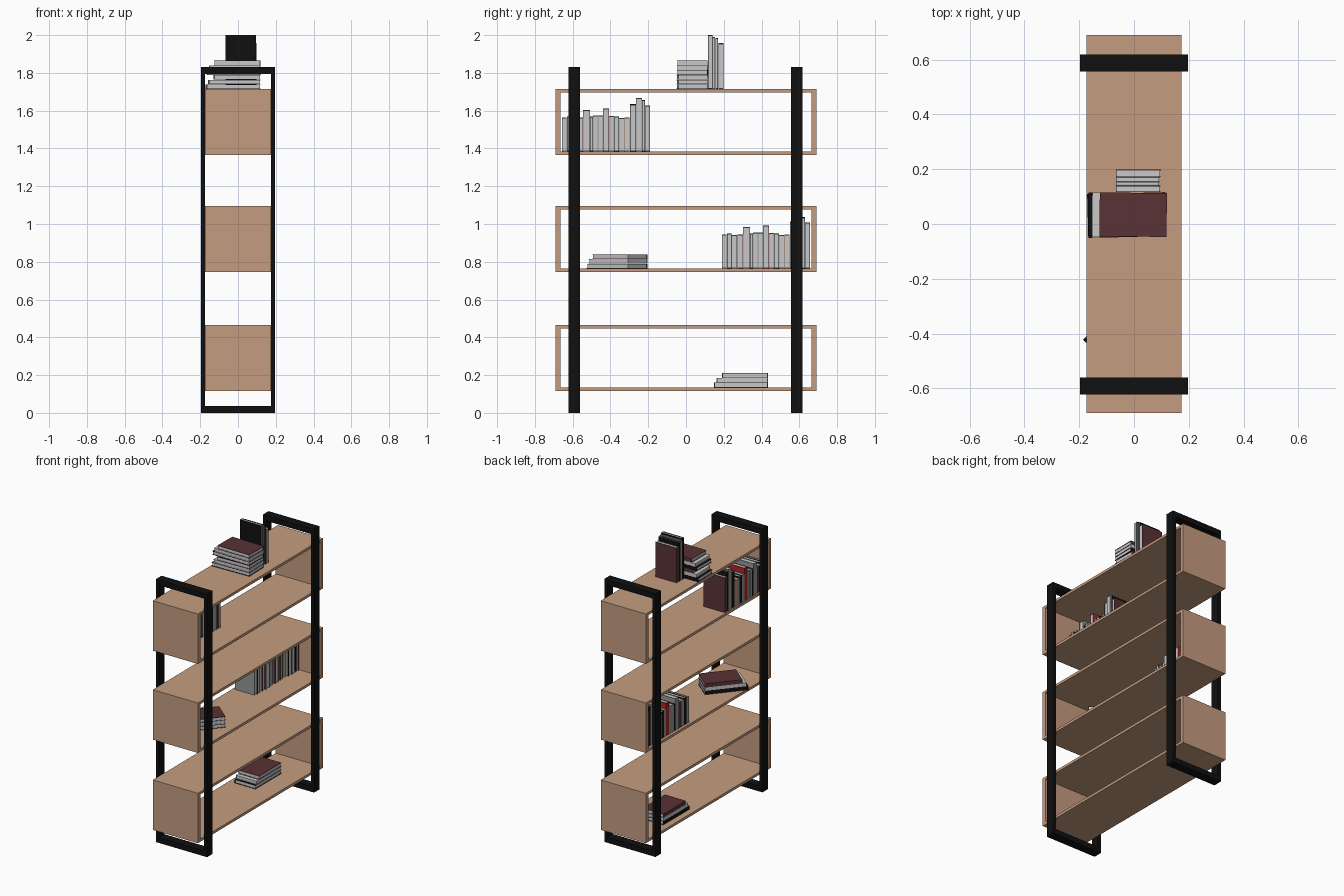
import bpy, bmesh, math
from mathutils import Matrix, Vector

if "Cube" in bpy.data.objects:
    bpy.data.objects.remove(bpy.data.objects["Cube"])


def material(name, rgb):
    m = bpy.data.materials.new(name)
    m.diffuse_color = (*rgb, 1)
    m.use_nodes = True
    m.node_tree.nodes["Principled BSDF"].inputs["Base Color"].default_value = m.diffuse_color
    return m


WOOD = material("light_wood", (0.56, 0.335, 0.215))
BLACK = material("black", (0.005, 0.005, 0.005))
PAPER = material("paper", (0.58, 0.58, 0.58))
MAROON = material("maroon_cover", (0.10, 0.032, 0.035))
RED = material("red_cover", (0.42, 0.02, 0.018))
GREY = material("grey_cover", (0.30, 0.31, 0.31))
TAN = material("tan_cover", (0.50, 0.29, 0.16))


def add_box(bm, lo, hi, mat_index=0):
    """Axis-aligned box from corner to corner."""
    lo, hi = Vector(lo), Vector(hi)
    mtx = Matrix.Translation((lo + hi) / 2) @ Matrix.Diagonal((*(hi - lo), 1))
    verts = bmesh.ops.create_cube(bm, size=1, matrix=mtx)["verts"]
    for f in {f for v in verts for f in v.link_faces}:
        f.material_index = mat_index


def finish(name, bm, mats, mtx=Matrix.Identity(4)):
    me = bpy.data.meshes.new(name)
    bm.to_mesh(me)
    bm.free()
    for m in mats:
        me.materials.append(m)
    ob = bpy.data.objects.new(name, me)
    ob.matrix_world = mtx
    bpy.context.collection.objects.link(ob)
    return ob


def ring(name, axis, a, b, ta, tb, z0, z1, w0, w1, mat):
    """Rectangular open frame: axis 0 spans x, axis 1 spans y; w0..w1 is its depth."""
    bm = bmesh.new()

    def part(u0, u1, za, zb):
        if axis == 0:
            add_box(bm, (u0, w0, za), (u1, w1, zb))
        else:
            add_box(bm, (w0, u0, za), (w1, u1, zb))
    part(a, b, z0, z0 + tb)
    part(a, b, z1 - tb, z1)
    part(a, a + ta, z0 + tb, z1 - tb)
    part(b - ta, b, z0 + tb, z1 - tb)
    return finish(name, bm, [mat])


# black end frames
for label, y in (("front", -0.591), ("back", 0.587)):
    ring(label + "_frame", 0, -0.197, 0.197, 0.023, 0.037, 0, 1.832, y - 0.031, y + 0.031, BLACK)

# open wooden shelf boxes
for label, z in (("lower", 0.117), ("middle", 0.746), ("upper", 1.366)):
    ring(label + "_shelf_box", 1, -0.69, 0.69, 0.026, 0.018, z, z + 0.348, -0.174, 0.174, WOOD)


def book(name, depth, thick, height, cover, mtx):
    """Spine at x=0, thickness along y, height along z; pages set in from the covers."""
    c, e = 0.0025, 0.003
    bm = bmesh.new()
    add_box(bm, (0, 0, 0), (depth, c, height), 0)
    add_box(bm, (0, thick - c, 0), (depth, thick, height), 0)
    add_box(bm, (0, c, 0), (c, thick - c, height), 0)
    add_box(bm, (c, c, e), (depth - e, thick - c, height - e), 1)
    return finish(name, bm, [cover, PAPER], mtx)


def row(name, x, y, z, books):
    """Standing books side by side along y."""
    for i, (t, h, d, cover) in enumerate(books):
        book(f"{name}_{i + 1}", d, t - 0.0008, h, cover, Matrix.Translation((x, y, z)))
        y += t


# standing rows on the upper and middle shelves
shelf_row = [
    (0.026, 0.18, 0.15, GREY), (0.026, 0.185, 0.155, BLACK), (0.030, 0.178, 0.15, GREY),
    (0.030, 0.18, 0.155, MAROON), (0.037, 0.22, 0.16, GREY), (0.016, 0.185, 0.15, BLACK),
    (0.026, 0.19, 0.155, GREY), (0.027, 0.19, 0.15, GREY), (0.032, 0.228, 0.16, RED),
    (0.026, 0.188, 0.15, GREY), (0.026, 0.186, 0.155, BLACK), (0.030, 0.177, 0.15, GREY),
    (0.028, 0.18, 0.155, TAN), (0.032, 0.25, 0.16, BLACK), (0.032, 0.283, 0.165, GREY),
    (0.016, 0.272, 0.16, BLACK), (0.026, 0.243, 0.165, MAROON)]
row("upper_row_book", -0.165, -0.657, 1.384, shelf_row)
row("middle_row_book", -0.155, 0.19, 0.764, shelf_row)

# standing books on the very top
row("top_row_book", -0.066, 0.117, 1.714, [
    (0.024, 0.286, 0.162, BLACK), (0.014, 0.277, 0.158, GREY),
    (0.016, 0.270, 0.160, BLACK), (0.028, 0.243, 0.164, MAROON)])

# lying book: spine to +Y, height along -X, thickness up
LAY = Matrix(((0, 0, -1, 0), (-1, 0, 0, 0), (0, 1, 0, 0), (0, 0, 0, 1)))


def stack(name, x, y, z, angle):
    """Three lying books, the lower ones longer towards local -X."""
    base = Matrix.Translation((x, y, z)) @ Matrix.Rotation(math.radians(angle), 4, "Z")
    h = 0
    for i, (t, left, cover) in enumerate(
            ((0.026, 0.163, BLACK), (0.024, 0.150, PAPER), (0.026, 0.1225, MAROON))):
        at = base @ Matrix.Translation((0.1225, 0.08, h)) @ LAY
        book(f"{name}_{i + 1}", 0.16, t - 0.0005, 0.1225 + left, cover, at)
        h += t


stack("top_lower_stack_book", -0.006, 0.033, 1.714, 1.5)
stack("top_upper_stack_book", -0.003, 0.034, 1.790, -0.5)
stack("middle_stack_book", -0.02, -0.35, 0.764, 50)
stack("lower_stack_book", -0.05, 0.312, 0.135, 90)
